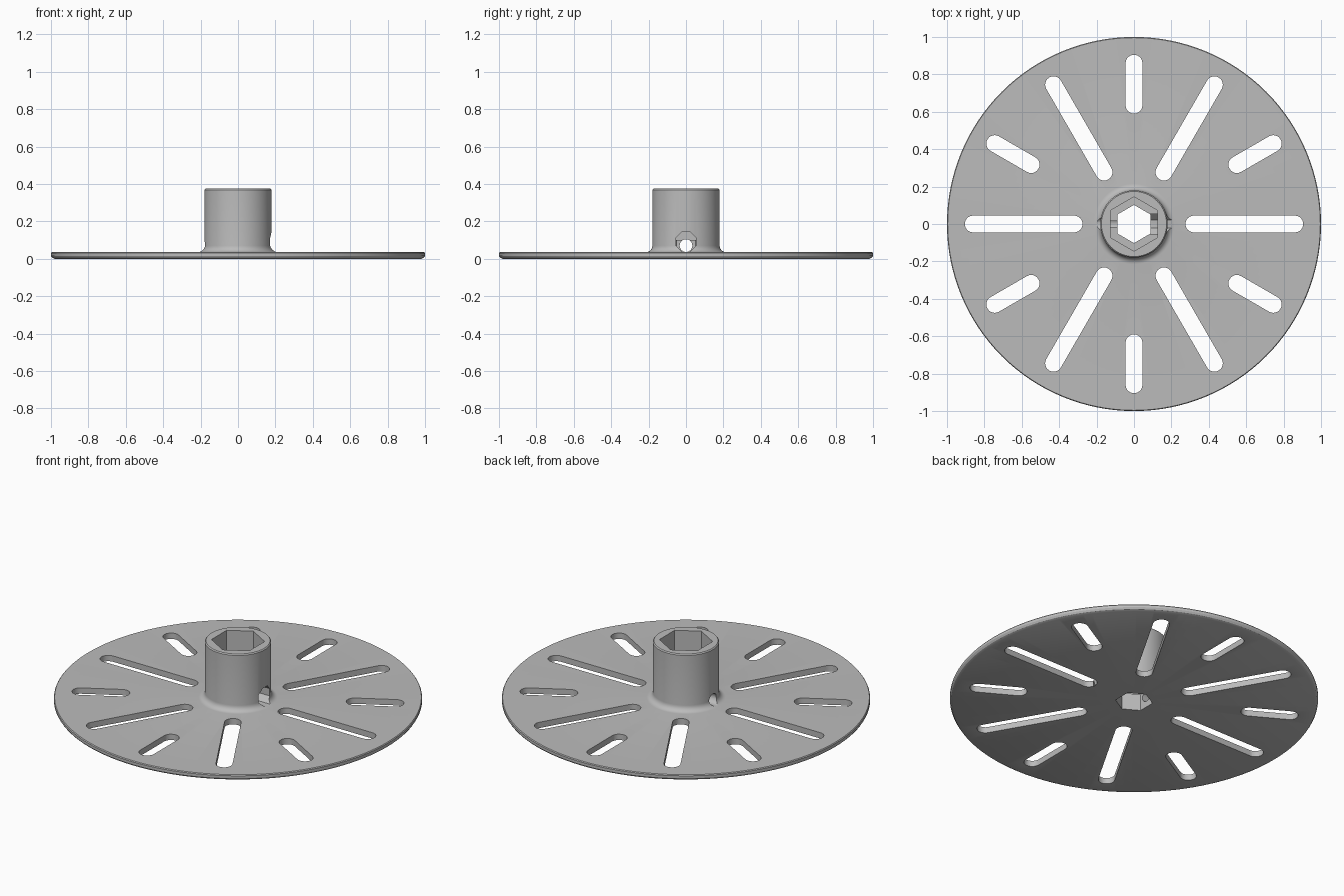
import bpy, bmesh
from math import pi, sin, cos, radians
from mathutils import Matrix

cube = bpy.data.objects.get("Cube")
if cube:
    bpy.data.objects.remove(cube)

grey = bpy.data.materials.new("light grey")
grey.use_nodes = True
grey.diffuse_color = (0.5, 0.5, 0.5, 1)
grey.node_tree.nodes["Principled BSDF"].inputs["Base Color"].default_value = (0.5, 0.5, 0.5, 1)


def finish(bm, name):
    bmesh.ops.recalc_face_normals(bm, faces=bm.faces)
    mesh = bpy.data.meshes.new(name)
    bm.to_mesh(mesh)
    bm.free()
    mesh.materials.append(grey)
    obj = bpy.data.objects.new(name, mesh)
    bpy.context.collection.objects.link(obj)
    return obj


def add_prism(bm, outline, z0, z1, matrix=Matrix()):
    """Extrude an outline from z0 to z1, then place it."""
    low = [bm.verts.new(matrix @ Matrix.Translation((x, y, z0)).translation) for x, y in outline]
    face = bm.faces.new(low)
    out = bmesh.ops.extrude_face_region(bm, geom=[face])
    top = [v for v in out["geom"] if isinstance(v, bmesh.types.BMVert)]
    shift = matrix.to_3x3() @ Matrix.Translation((0, 0, z1 - z0)).translation
    bmesh.ops.translate(bm, verts=top, vec=shift)


def polygon(radius, sides, start=0):
    return [(radius * cos(start + 2 * pi * i / sides),
             radius * sin(start + 2 * pi * i / sides)) for i in range(sides)]


def slot(inner, outer, r, steps=12):
    ends = ((outer - r, -pi / 2), (inner + r, pi / 2))
    return [(c + r * cos(a + pi * i / steps), r * sin(a + pi * i / steps))
            for c, a in ends for i in range(steps + 1)]


# Disc and hub as one turned profile with a fillet at the hub root
TOP, HUB, HEIGHT, FILLET = 0.035, 0.18, 0.375, 0.035
profile = [(0, 0), (0.982, 0), (0.994, 0.006), (1, 0.016), (1, 0.03), (0.996, TOP)]
for i in range(7):
    a = pi / 2 * i / 6
    profile.append((HUB + FILLET * (1 - sin(a)), TOP + FILLET * (1 - cos(a))))
profile += [(HUB, HEIGHT - 0.006), (HUB - 0.006, HEIGHT), (0, HEIGHT)]
bm = bmesh.new()
verts = [bm.verts.new((r, 0, z)) for r, z in profile]
edges = [bm.edges.new(pair) for pair in zip(verts, verts[1:])]
bmesh.ops.spin(bm, geom=verts + edges, axis=(0, 0, 1), cent=(0, 0, 0),
               angle=2 * pi, steps=128, use_merge=True)
bmesh.ops.remove_doubles(bm, verts=bm.verts, dist=1e-5)
wheel = finish(bm, "slotted_disc_with_hub")

cutters = []

# Radial slots, alternating long and short
bm = bmesh.new()
for i in range(12):
    inner = 0.59 if i % 2 else 0.275
    add_prism(bm, slot(inner, 0.905, 0.045), -0.1, 0.2,
              Matrix.Rotation(radians(30 * i), 4, "Z"))
cutters.append(finish(bm, "slot_cutter"))

# Hexagonal bore: wide socket above, narrow through hole below
for name, radius, z0, z1 in (("socket_cutter", 0.145, 0.1, 0.6),
                             ("bore_cutter", 0.102, -0.1, 0.3)):
    bm = bmesh.new()
    add_prism(bm, polygon(radius, 6, pi / 2), z0, z1)
    cutters.append(finish(bm, name))

# Cross hole through the hub, with a wide octagonal recess on the left side
for name, outline, x0, x1, z in (
        ("cross_hole_cutter", polygon(0.034, 24), -0.3, 0.3, 0.0705),
        ("recess_cutter", polygon(0.0574, 8, pi / 8), 0.05, 0.3, 0.0905)):
    bm = bmesh.new()
    add_prism(bm, outline, x0, x1,
              Matrix.Translation((0, 0, z)) @ Matrix.Rotation(pi / 2, 4, "Y"))
    cutters.append(finish(bm, name))

# Cut everything away and drop the cutters
bpy.context.view_layer.objects.active = wheel
wheel.select_set(True)
for cutter in cutters:
    cutter.hide_render = True
    mod = wheel.modifiers.new(cutter.name, "BOOLEAN")
    mod.operation = "DIFFERENCE"
    mod.solver = "EXACT"
    mod.object = cutter
    bpy.ops.object.modifier_apply(modifier=mod.name)
    bpy.data.objects.remove(cutter)

bpy.ops.object.shade_smooth_by_angle(angle=radians(30))
